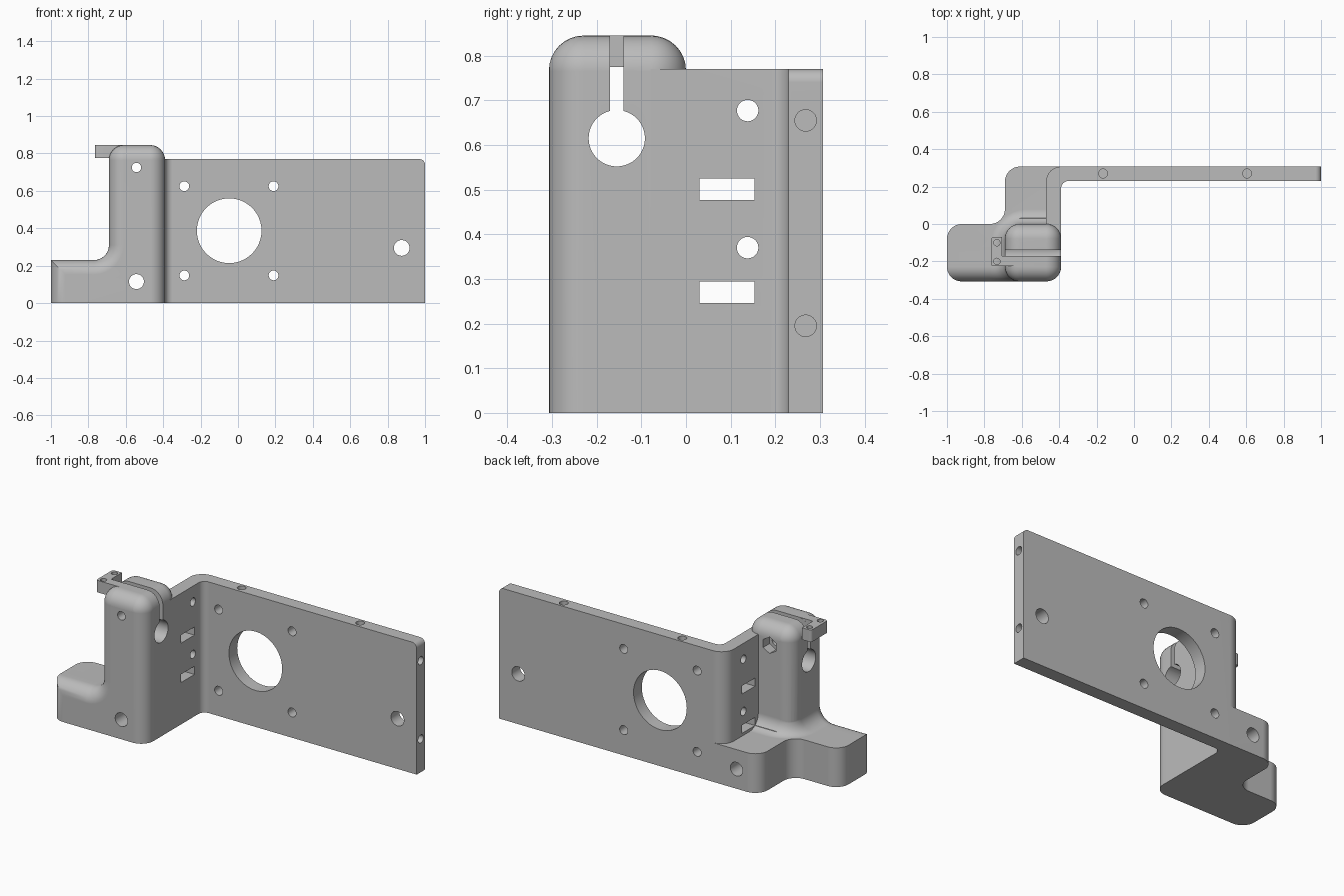
import bpy
import bmesh
import math
from mathutils import Vector

if "Cube" in bpy.data.objects:
    bpy.data.objects.remove(bpy.data.objects["Cube"])

STEPS = 8
FILLET = 0.08
FRONT, BACK, PLATE_FRONT = -0.307, 0.307, 0.23
RIGHT, LEFT, WEB_LEFT = -0.39, -0.69, -0.47   # column sides and web outer side
TOP, PLATE_TOP, BASE_TOP = 0.845, 0.77, 0.23

grey = bpy.data.materials.new("plain_grey")
grey.use_nodes = True
COLOUR = (0.5, 0.5, 0.5, 1)
grey.diffuse_color = COLOUR
grey.node_tree.nodes["Principled BSDF"].inputs["Base Color"].default_value = COLOUR


def rounded(corners):
    """Outline with right-angled corners; a third value rounds that corner."""
    out = []
    for i, c in enumerate(corners):
        p = Vector(c[:2])
        if len(c) == 2:
            out.append(p)
            continue
        u = (Vector(corners[i - 1][:2]) - p).normalized()
        v = (Vector(corners[(i + 1) % len(corners)][:2]) - p).normalized()
        for k in range(STEPS + 1):
            a = math.pi / 2 * k / STEPS
            out.append(p + c[2] * (u * (1 - math.sin(a)) + v * (1 - math.cos(a))))
    return out


def circle(a, b, r, n=48):
    return [Vector((a + r * math.sin(2 * math.pi * k / n),
                    b + r * math.cos(2 * math.pi * k / n))) for k in range(n)]


def rect(a0, a1, b0, b1):
    return [Vector(p) for p in ((a0, b0), (a1, b0), (a1, b1), (a0, b1))]


def loft(name, axis, rings):
    """Closed solid through (level, outline) rings stacked along an axis."""
    place = {"X": lambda p, l: (l, p.x, p.y),
             "Y": lambda p, l: (p.x, l, p.y),
             "Z": lambda p, l: (p.x, p.y, l)}[axis]
    bm = bmesh.new()
    loops = [[bm.verts.new(place(p, level)) for p in ring] for level, ring in rings]
    for lo, hi in zip(loops, loops[1:]):
        for i in range(len(lo)):
            j = (i + 1) % len(lo)
            bm.faces.new((lo[i], lo[j], hi[j], hi[i]))
    bm.faces.new(loops[0])
    bm.faces.new(loops[-1])
    bmesh.ops.recalc_face_normals(bm, faces=bm.faces)
    mesh = bpy.data.meshes.new(name)
    bm.to_mesh(mesh)
    bm.free()
    mesh.materials.append(grey)
    obj = bpy.data.objects.new(name, mesh)
    bpy.context.scene.collection.objects.link(obj)
    return obj


def prism(name, axis, outline, lo, hi):
    return loft(name, axis, [(lo, outline), (hi, outline)])


def combine(target, other, operation):
    mod = target.modifiers.new("combine", "BOOLEAN")
    mod.operation, mod.solver, mod.object = operation, "EXACT", other
    bpy.context.view_layer.objects.active = target
    bpy.ops.object.modifier_apply(modifier=mod.name)
    bpy.data.objects.remove(other)


def column_outline(e, bottom):
    r = FILLET - e
    return rounded([(LEFT + e, bottom), (RIGHT - e, bottom),
                    (RIGHT - e, TOP - e, r), (LEFT + e, TOP - e, r)])


def front_outline(e):
    r = FILLET - e
    return rounded([(-1 + e, 0), (RIGHT - e, 0), (RIGHT - e, TOP - e, r),
                    (LEFT + e, TOP - e, r), (LEFT + e, BASE_TOP - e, FILLET + e),
                    (-1 + e, BASE_TOP - e)])


def quarter(k):
    """Inset and drop along a rounded edge."""
    a, r = math.pi / 2 * k / STEPS, FILLET - 0.002
    return r * (1 - math.cos(a)), r * (1 - math.sin(a))


# Column and foot, rounded along the whole front edge
rings = [(FRONT + quarter(k)[1], front_outline(quarter(k)[0])) for k in range(STEPS, -1, -1)]
bracket = loft("mounting_bracket", "Y", rings + [(-0.13, front_outline(0))])

# Rear of the column with rounded edges
rings = [(-quarter(k)[1], column_outline(quarter(k)[0], 0.1)) for k in range(STEPS + 1)]
parts = [loft("column_rear", "Y", [(-0.19, column_outline(0, 0.1))] + rings)]

# Low L-shaped foot behind
parts.append(prism("foot", "Z", rounded([
    (RIGHT, -0.2), (RIGHT, BACK), (LEFT, BACK, FILLET), (LEFT, 0, FILLET),
    (-1, 0, FILLET), (-1, -0.2)]), 0, BASE_TOP))

# Flared blend between column and foot
rings = []
for k in range(STEPS + 1):
    a = math.pi / 2 * k / STEPS
    d = FILLET * (1 - math.sin(a))
    ring = rounded([(-0.4, -0.2), (-0.4, d), (LEFT - d, d, FILLET + 1.5 * d), (LEFT - d, -0.2)])
    rings.append((BASE_TOP + FILLET * (1 - math.cos(a)), ring))
parts.append(loft("flare", "Z", [(0.2, rings[0][1])] + rings))

# Web with its bend, then the main plate
parts.append(prism("web", "Z", rounded([
    (RIGHT, -0.08), (RIGHT, PLATE_FRONT, 0.04), (-0.28, PLATE_FRONT), (-0.28, BACK),
    (WEB_LEFT, BACK, FILLET), (WEB_LEFT, -0.08)]), 0, PLATE_TOP))
parts.append(prism("plate", "Y", rounded([
    (-0.32, 0), (1, 0), (1, PLATE_TOP, 0.03), (-0.32, PLATE_TOP)]), PLATE_FRONT, BACK))

# Clamp tab joined to the front half of the column
parts.append(prism("clamp_tab", "Z", rounded([
    (-0.765, -0.225, 0.015), (-0.6, -0.225), (-0.6, -0.171), (-0.705, -0.171),
    (-0.705, -0.07), (-0.765, -0.07, 0.015)]), 0.775, TOP))
for part in parts:
    combine(bracket, part, "UNION")

# Bore and clamp slot along x
BORE_Y, BORE_Z = -0.155, 0.615
cuts = [prism("bore", "X", circle(BORE_Y, BORE_Z, 0.063, 64), -0.9, -0.2),
        prism("slot", "X", rect(BORE_Y - 0.015, BORE_Y + 0.015, BORE_Z, 1), -0.704, -0.2)]

# Round holes and windows through the web
for z in (0.37, 0.677):
    cuts.append(prism("web_hole", "X", circle(0.138, z, 0.024), -0.6, -0.3))
for z in (0.246, 0.477):
    cuts.append(prism("web_window", "X", rect(0.03, 0.153, z, z + 0.048), -0.75, -0.3))

# Holes through the plate
holes = [(-0.047, 0.387, 0.173), (0.875, 0.295, 0.042)]
holes += [(x, z, 0.026) for x in (-0.287, 0.19) for z in (0.148, 0.625)]
for x, z, r in holes:
    cuts.append(prism("plate_hole", "Y", circle(x, z, r), 0.15, 0.4))

# Blind holes in the plate edges
for z in (0.195, 0.655):
    cuts.append(prism("end_hole", "X", circle(0.268, z, 0.024), 0.85, 1.1))
for x in (-0.165, 0.605):
    cuts.append(prism("top_hole", "Z", circle(x, 0.27, 0.024), 0.65, 0.9))

# Foot hole, clamp screw hole with hexagonal nut pocket, tab holes
cuts.append(prism("foot_hole", "Y", circle(-0.543, 0.115, 0.04), -0.4, 0.4))
cuts.append(prism("screw_hole", "Y", circle(-0.543, 0.725, 0.025), -0.4, 0.1))
cuts.append(prism("nut_pocket", "Y", circle(-0.543, 0.725, 0.048, 6), -0.06, 0.1))
for y in (-0.2, -0.1):
    cuts.append(prism("tab_hole", "Z", circle(-0.733, y, 0.017, 24), 0.7, 0.9))
for cut in cuts:
    combine(bracket, cut, "DIFFERENCE")

# Smooth fillets, crisp edges
bpy.ops.object.select_all(action="DESELECT")
bracket.select_set(True)
bpy.context.view_layer.objects.active = bracket
bpy.ops.object.shade_smooth_by_angle(angle=math.radians(30))
normals = bracket.modifiers.new("even_normals", "WEIGHTED_NORMAL")
normals.keep_sharp = True
